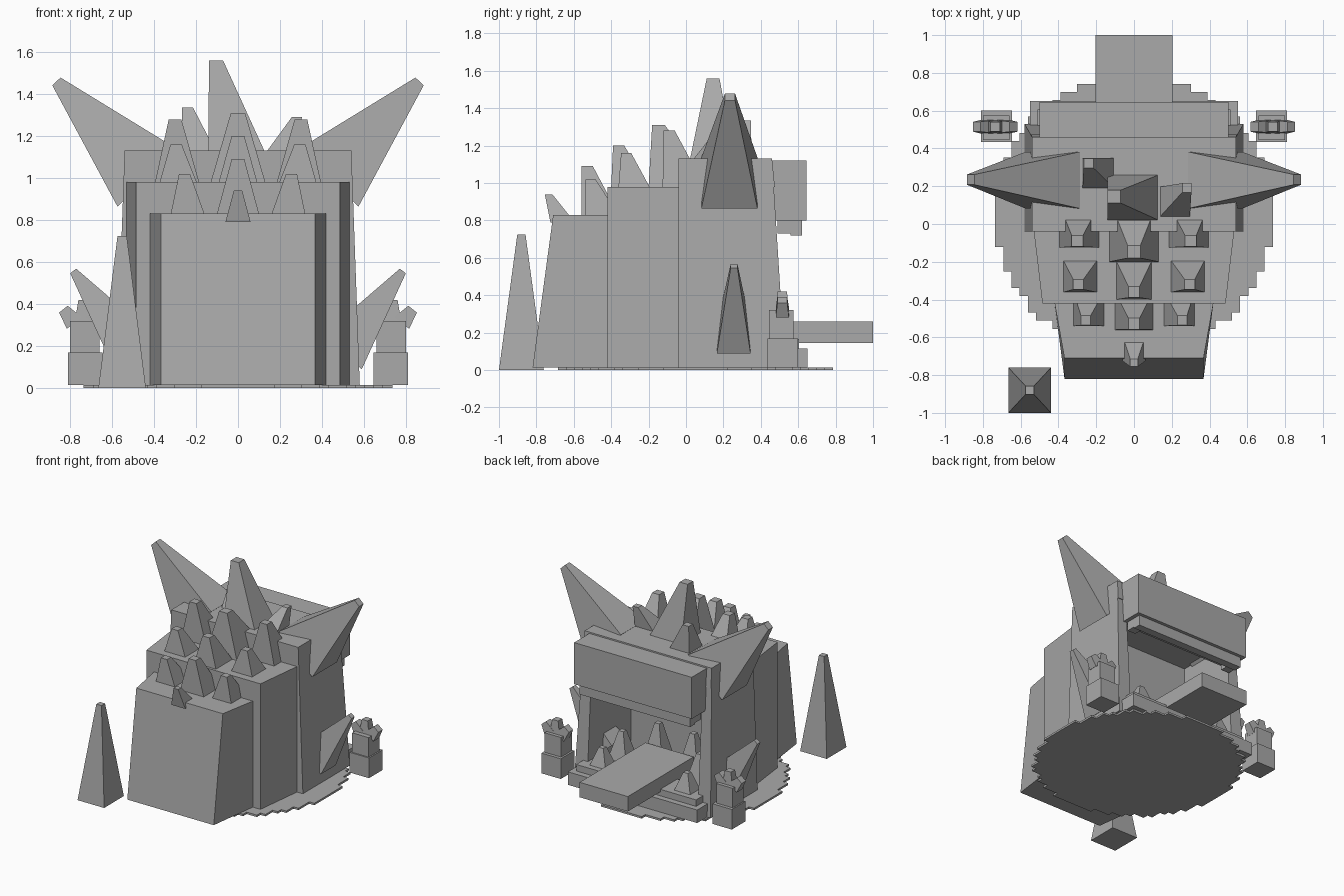
import bpy, bmesh, math
from mathutils import Vector

cube = bpy.data.objects.get("Cube")
if cube:
    bpy.data.objects.remove(cube)

stone = bpy.data.materials.new("grey_stone")
stone.use_nodes = True
GREY = (0.4, 0.4, 0.4, 1)
stone.diffuse_color = GREY
stone.node_tree.nodes["Principled BSDF"].inputs["Base Color"].default_value = GREY


def loft(name, low, high):
    """Six-sided solid joining two four-cornered rings."""
    bm = bmesh.new()
    a = [bm.verts.new(p) for p in low]
    b = [bm.verts.new(p) for p in high]
    bm.faces.new(a[::-1])
    bm.faces.new(b)
    for i in range(4):
        j = (i + 1) % 4
        bm.faces.new((a[i], a[j], b[j], b[i]))
    bmesh.ops.recalc_face_normals(bm, faces=bm.faces)
    mesh = bpy.data.meshes.new(name)
    bm.to_mesh(mesh)
    bm.free()
    mesh.materials.append(stone)
    obj = bpy.data.objects.new(name, mesh)
    bpy.context.collection.objects.link(obj)
    return obj


def rect(x0, x1, y0, y1, z):
    return [(x0, y0, z), (x1, y0, z), (x1, y1, z), (x0, y1, z)]


def box(name, x0, x1, y0, y1, z0, z1):
    return loft(name, rect(x0, x1, y0, y1, z0), rect(x0, x1, y0, y1, z1))


def wedge(name, front_x, back_x, front_low, front_high, back, z0, z1):
    """Block whose plan widens towards the back and whose front may lean."""
    def ring(y, z):
        return [(-front_x, y, z), (front_x, y, z), (back_x, back, z), (-back_x, back, z)]
    return loft(name, ring(front_low, z0), ring(front_high, z1))


def spike(name, base, tip, hx, hy, t):
    """Upright pyramid with level, blunt tip; the tip may be off centre."""
    bx, by, bz = base
    tx, ty, tz = tip
    return loft(name, rect(bx - hx, bx + hx, by - hy, by + hy, bz),
                rect(tx - t, tx + t, ty - t, ty + t, tz))


def horn(name, base, tip, half_across, half_y, t):
    """Blunt pyramid leaning sideways, square to its own axis."""
    base, tip = Vector(base), Vector(tip)
    side = Vector((0, 1, 0))
    across = (tip - base).normalized().cross(side)

    def ring(c, u, v):
        return [c + across * u * a + side * v * b
                for a, b in ((-1, -1), (1, -1), (1, 1), (-1, 1))]
    return loft(name, ring(base, half_across, half_y), ring(tip, t, t))


# Stepped round base plate
rows, radius, mid = 34, 0.735, 0.05
cell = 2 * radius / rows
bm = bmesh.new()
right, left = [], []
for i in range(rows):
    y0 = -radius + i * cell
    half = math.sqrt(radius ** 2 - (y0 + cell / 2) ** 2)
    half = round(half / cell) * cell
    for y in (y0, y0 + cell):
        right.append((half, y + mid))
        left.append((-half, y + mid))
outline = []
for p in right + left[::-1]:
    if not outline or p != outline[-1]:
        outline.append(p)
face = bm.faces.new([bm.verts.new((x, y, 0)) for x, y in outline])
up = bmesh.ops.extrude_face_region(bm, geom=[face])["geom"]
bmesh.ops.translate(bm, vec=(0, 0, 0.015),
                    verts=[v for v in up if isinstance(v, bmesh.types.BMVert)])
bmesh.ops.recalc_face_normals(bm, faces=bm.faces)
plate = bpy.data.meshes.new("base_plate")
bm.to_mesh(plate)
bm.free()
plate.materials.append(stone)
bpy.context.collection.objects.link(bpy.data.objects.new("base_plate", plate))

# Stepped body
wedge("front_block", 0.368, 0.42, -0.82, -0.71, -0.42, 0.015, 0.83)
wedge("middle_block", 0.485, 0.53, -0.42, -0.42, -0.04, 0.015, 0.98)
box("cave_end_wall", -0.52, 0.52, -0.04, 0.0, 0.015, 1.1)
loft("cave_roof", rect(-0.545, 0.545, -0.04, 0.475, 0.98),
     rect(-0.54, 0.54, -0.04, 0.46, 1.13))

# Upper jaw and the lip under it
box("upper_jaw", -0.5, 0.5, 0.44, 0.645, 0.8, 1.12)
box("upper_lip_back", -0.47, 0.47, 0.56, 0.62, 0.72, 0.8)

# Lower jaw and tongue
box("lower_jaw_step", -0.55, 0.55, 0.44, 0.65, 0.015, 0.115)
box("lower_jaw_ledge", -0.51, 0.51, 0.4, 0.605, 0.115, 0.165)
box("tongue", -0.205, 0.205, 0.2, 1.0, 0.145, 0.26)

# Paired parts
for s, word in ((1, "left"), (-1, "right")):
    def pair(x0, x1):
        return sorted((s * x0, s * x1))

    loft(word + "_wall", rect(*pair(0.47, 0.58), -0.04, 0.53, 0.015),
         rect(*pair(0.47, 0.54), -0.04, 0.46, 1.13))
    box(word + "_upper_lip_side", *pair(0.4, 0.47), 0.49, 0.56, 0.73, 0.8)
    horn(word + "_big_horn", (s * 0.43, 0.232, 1.0), (s * 0.865, 0.235, 1.46),
         0.198, 0.15, 0.027)
    horn(word + "_low_horn", (s * 0.49, 0.255, 0.165), (s * 0.785, 0.257, 0.557),
         0.125, 0.09, 0.018)

    # Inner teeth
    for k, (x, y, z) in enumerate(((0.36, 0.5, 0.3), (0.33, 0.3, 0.36), (0.15, 0.12, 0.4))):
        spike(f"{word}_tooth_{k}", (s * x, y, 0.1), (s * x, y, z), 0.09, 0.08, 0.02)

    # Watch tower with a three-pointed crown
    box(word + "_tower_foot", *pair(0.645, 0.81), 0.435, 0.6, 0.015, 0.17)
    box(word + "_tower_top", *pair(0.66, 0.8), 0.445, 0.575, 0.17, 0.32)
    spike(word + "_crown_middle", (s * 0.735, 0.515, 0.3), (s * 0.735, 0.515, 0.42),
          0.045, 0.035, 0.025)
    for d, side in ((1, "outer"), (-1, "inner")):
        horn(f"{word}_crown_{side}", (s * 0.735 + d * 0.045, 0.515, 0.31),
             (s * 0.735 + d * 0.097, 0.515, 0.375), 0.045, 0.035, 0.026)

    # Outer rows of back spikes
    spike(word + "_spike_high", (s * 0.29, -0.012, 0.98), (s * 0.3, -0.09, 1.28),
          0.105, 0.113, 0.03)
    spike(word + "_spike_mid", (s * 0.285, -0.278, 0.98), (s * 0.295, -0.32, 1.16),
          0.088, 0.083, 0.027)
    spike(word + "_spike_low", (s * 0.24, -0.45, 0.83), (s * 0.255, -0.51, 1.02),
          0.08, 0.09, 0.026)

# Central row of back spikes
spike("centre_spike_high", (0, -0.035, 0.98), (0, -0.147, 1.31), 0.13, 0.165, 0.034)
spike("centre_spike_mid", (0, -0.3, 0.98), (0, -0.36, 1.2), 0.092, 0.1, 0.03)
spike("centre_spike_low", (0, -0.46, 0.83), (0, -0.528, 1.09), 0.1, 0.1, 0.03)
spike("centre_spike_brow", (0, -0.66, 0.79), (0, -0.735, 0.94), 0.06, 0.065, 0.02)

# Roof spikes
spike("roof_spike_main", (-0.005, 0.14, 1.12), (-0.105, 0.145, 1.56), 0.135, 0.12, 0.034)
spike("roof_spike_right", (-0.185, 0.265, 1.11), (-0.24, 0.322, 1.335), 0.088, 0.085, 0.026)
spike("roof_spike_left", (0.21, 0.11, 1.11), (0.28, 0.192, 1.29), 0.085, 0.085, 0.024)

# Lone spire in front
spike("front_spire", (-0.552, -0.88, 0), (-0.552, -0.88, 0.725), 0.113, 0.12, 0.022)
